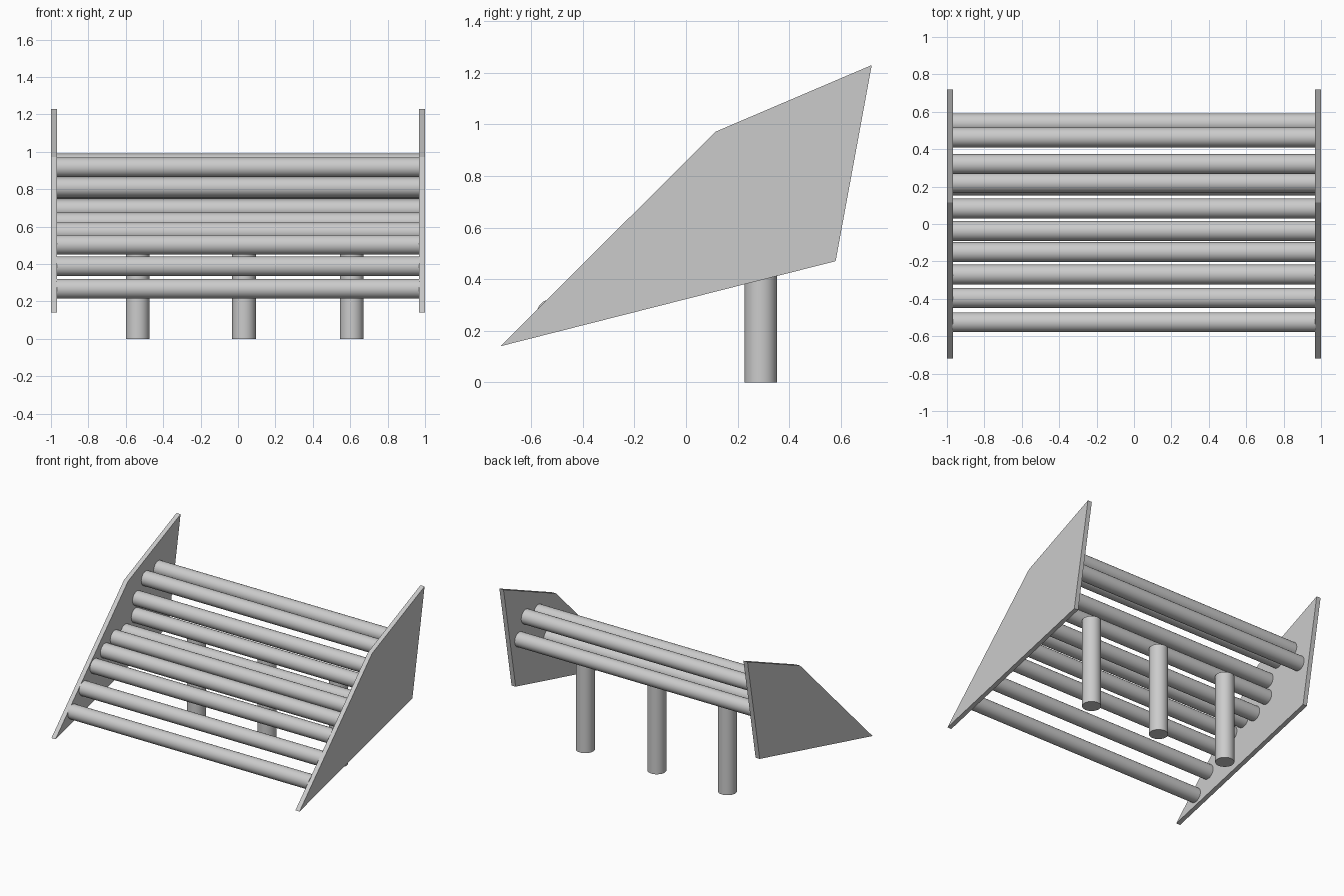
import bpy, math

if "Cube" in bpy.data.objects:
    bpy.data.objects.remove(bpy.data.objects["Cube"])


def rod(name, radius, length, location, along_x=False):
    """Smooth-sided cylinder, upright or lying along x."""
    bpy.ops.mesh.primitive_cylinder_add(
        vertices=32, radius=radius, depth=length, location=location,
        rotation=(0, math.pi / 2 if along_x else 0, 0))
    ob = bpy.context.object
    ob.name = name
    bpy.ops.object.shade_smooth_by_angle(angle=math.radians(40))
    return ob


def side_panel(name, x0, x1):
    """Flat plate extruded from its side outline between x0 and x1."""
    outline = [(-0.72, 0.14), (0.58, 0.47), (0.72, 1.23), (0.115, 0.972)]
    n = len(outline)
    verts = [(x, y, z) for x in (x0, x1) for y, z in outline]
    faces = [tuple(range(n))[::-1], tuple(range(n, 2 * n))]
    faces += [(i, (i + 1) % n, (i + 1) % n + n, i + n) for i in range(n)]
    mesh = bpy.data.meshes.new(name)
    mesh.from_pydata(verts, [], faces)
    ob = bpy.data.objects.new(name, mesh)
    bpy.context.collection.objects.link(ob)


# End panels
side_panel("left_side_panel", -1.0, -0.967)
side_panel("right_side_panel", 0.967, 1.0)

# Horizontal bars: (y, z) centres from the low front to the high back
bars = [(-0.525, 0.268), (-0.395, 0.388), (-0.27, 0.503), (-0.15, 0.57),
        (-0.037, 0.622), (0.083, 0.62), (0.205, 0.692), (0.22, 0.81),
        (0.32, 0.917), (0.463, 0.937), (0.538, 0.80)]
for i, (y, z) in enumerate(bars):
    rod(f"seat_bar_{i + 1}", 0.053, 1.94, (0, y, z), along_x=True)

# Support posts
POST_TOP = 0.65
for i, x in enumerate((-0.537, 0.032, 0.608)):
    rod(f"support_post_{i + 1}", 0.063, POST_TOP, (x, 0.29, POST_TOP / 2))
